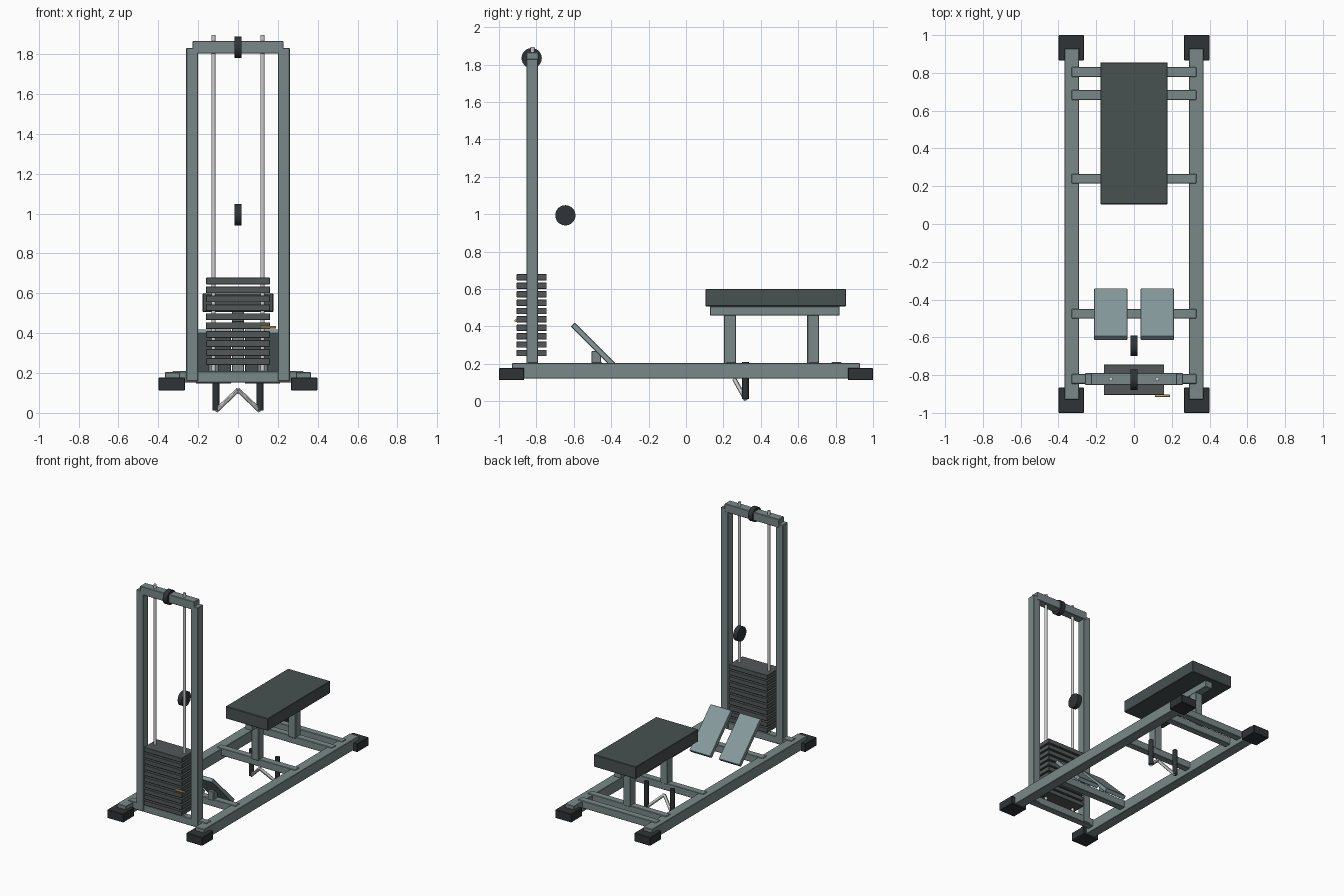
import bpy, math
from mathutils import Vector

if "Cube" in bpy.data.objects:
    bpy.data.objects.remove(bpy.data.objects["Cube"])


def mat(name, c):
    m = bpy.data.materials.new(name)
    m.diffuse_color = (*c, 1)
    m.use_nodes = True
    m.node_tree.nodes["Principled BSDF"].inputs["Base Color"].default_value = m.diffuse_color
    return m


FRAME = mat("frame_grey", (0.195, 0.25, 0.25))
PLATE = mat("footplate_grey", (0.24, 0.32, 0.335))
PAD = mat("pad_dark", (0.064, 0.082, 0.083))
WEIGHT = mat("weight_grey", (0.085, 0.097, 0.097))
BLACK = mat("rubber_black", (0.028, 0.034, 0.037))
STEEL = mat("steel", (0.60, 0.62, 0.61))
BRASS = mat("brass", (0.62, 0.43, 0.16))


def box(name, x, y, z, m, bevel=0.003):
    """Box from (min, max) ranges."""
    r = (x, y, z)
    bpy.ops.mesh.primitive_cube_add(size=1, location=[(a + b) / 2 for a, b in r])
    o = bpy.context.object
    o.name = name
    o.scale = [b - a for a, b in r]
    bpy.ops.object.transform_apply(location=False, rotation=False, scale=True)
    o.data.materials.append(m)
    if bevel:
        b = o.modifiers.new("edge", 'BEVEL')
        b.width, b.segments = bevel, 1
    return o


def rod(name, a, b, r, m, sides=16):
    """Cylinder between two points."""
    a, b = Vector(a), Vector(b)
    bpy.ops.mesh.primitive_cylinder_add(vertices=sides, radius=r, depth=(b - a).length,
                                        location=(a + b) / 2)
    o = bpy.context.object
    o.name = name
    o.rotation_euler = (b - a).to_track_quat('Z', 'Y').to_euler()
    o.data.materials.append(m)
    bpy.ops.object.shade_smooth_by_angle()
    return o


def span(s, a, b):
    return tuple(sorted((s * a, s * b)))


for s, side in ((-1, "left"), (1, "right")):
    # base rails and feet
    box(f"{side}_base_rail", span(s, 0.29, 0.367), (-0.93, 0.93), (0.121, 0.204), FRAME)
    for t, end in ((-1, "front"), (1, "back")):
        box(f"{side}_{end}_foot", span(s, 0.265, 0.399), span(t, 0.865, 1.0),
            (0.113, 0.177), BLACK)
    # weight tower
    box(f"{side}_upright", span(s, 0.2, 0.26), (-0.852, -0.79), (0.16, 1.83), FRAME)
    rod(f"{side}_guide_rod", (s * 0.123, -0.82, 0.18), (s * 0.123, -0.82, 1.895), 0.011, STEEL)
    # angled footplates with supports
    p = box(f"{side}_footplate", span(s, 0.035, 0.211), (-0.658, -0.298), (0.268, 0.298), PLATE)
    p.rotation_euler.x = math.radians(-45)
    box(f"{side}_footplate_support", span(s, 0.098, 0.148), (-0.505, -0.455), (0.2, 0.268), FRAME)
    # row handle
    rod(f"{side}_handle_grip", (s * 0.11, 0.318, 0.012), (s * 0.11, 0.318, 0.21), 0.0175, BLACK)
    rod(f"{side}_handle_arm", (0, 0.26, 0.115), (s * 0.11, 0.318, 0.011), 0.0115, STEEL, 12)

# cross members
for i, y in enumerate((-0.82, -0.475, 0.24, 0.683, 0.805)):
    box(f"cross_member_{i + 1}", (-0.33, 0.33), (y - 0.026, y + 0.026), (0.153, 0.209), FRAME)
box("tower_top_beam", (-0.228, 0.228), (-0.852, -0.788), (1.803, 1.866), FRAME)

# pulleys
for name, y, z in (("top_pulley", -0.825, 1.834), ("row_pulley", -0.645, 0.994)):
    rod(name, (-0.018, y, z), (0.018, y, z), 0.054, BLACK, 32)

# weight stack and selector pin
for i in range(10):
    z = 0.241 + i * 0.0449
    box(f"weight_plate_{i + 1}", (-0.16, 0.16), (-0.905, -0.745), (z, z + 0.034), WEIGHT, 0.002)
rod("selector_pin", (0.11, -0.91, 0.43), (0.19, -0.91, 0.43), 0.007, BRASS, 12)

# seat
box("seat_pad", (-0.178, 0.178), (0.104, 0.856), (0.507, 0.6), PAD, 0.004)
box("seat_rail", (-0.03, 0.03), (0.128, 0.822), (0.457, 0.508), FRAME)
box("front_seat_post", (-0.03, 0.03), (0.204, 0.268), (0.2, 0.46), FRAME)
box("back_seat_post", (-0.03, 0.03), (0.648, 0.712), (0.2, 0.46), FRAME)
